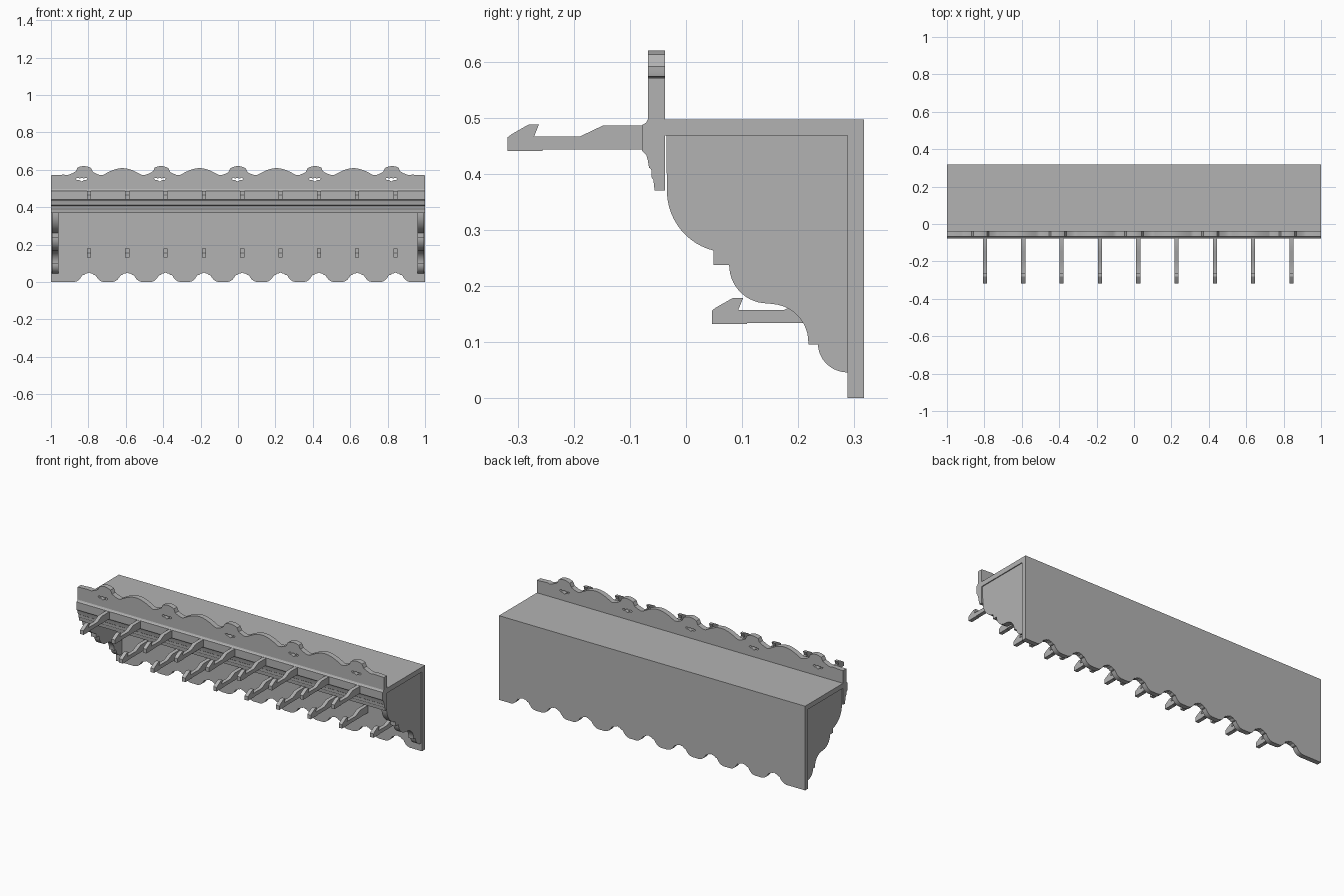
import bpy
import bmesh
import math
from mathutils import Matrix

cube = bpy.data.objects.get("Cube")
if cube:
    bpy.data.objects.remove(cube, do_unlink=True)

grey = bpy.data.materials.new("plain grey")
grey.use_nodes = True
grey.diffuse_color = (0.45, 0.45, 0.45, 1)
grey.node_tree.nodes["Principled BSDF"].inputs["Base Color"].default_value = (0.45, 0.45, 0.45, 1)


def extrude(name, outlines, axis, start, end):
    """Extrude closed outlines (first is the edge, the rest are holes).
    axis 'X': outline is (y, z); axis 'Y': outline is (x, z)."""
    bm = bmesh.new()
    edges = []
    for outline in outlines:
        vs = [bm.verts.new((start, a, b) if axis == 'X' else (a, start, b)) for a, b in outline]
        edges += [bm.edges.new((v, vs[i - 1])) for i, v in enumerate(vs)]
    bmesh.ops.triangle_fill(bm, edges=edges, use_beauty=True)
    bmesh.ops.dissolve_limit(bm, angle_limit=0.01, verts=[], edges=bm.edges[:])
    made = bmesh.ops.extrude_face_region(bm, geom=bm.faces[:])["geom"]
    depth = end - start
    bmesh.ops.translate(bm, verts=[g for g in made if isinstance(g, bmesh.types.BMVert)],
                        vec=(depth, 0, 0) if axis == 'X' else (0, depth, 0))
    bmesh.ops.recalc_face_normals(bm, faces=bm.faces[:])
    mesh = bpy.data.meshes.new(name)
    bm.to_mesh(mesh)
    bm.free()
    mesh.materials.append(grey)
    obj = bpy.data.objects.new(name, mesh)
    bpy.context.collection.objects.link(obj)
    obj.select_set(True)
    bpy.context.view_layer.objects.active = obj
    bpy.ops.object.shade_smooth_by_angle(angle=math.radians(28))
    obj.select_set(False)
    return obj


def arc(cy, cz, ry, rz, a0, a1, n=12):
    steps = [math.radians(a0 + (a1 - a0) * i / n) for i in range(n + 1)]
    return [(cy + ry * math.cos(a), cz + rz * math.sin(a)) for a in steps]


SPACING = 0.2049
pegs = [0.0225 + SPACING * i for i in range(-4, 5)]

# Back panel with a scalloped lower edge
notch = [(0.08, 0), (0.065, 0.004), (0.053, 0.012), (0.043, 0.024), (0.036, 0.036),
         (0.026, 0.038), (0.017, 0.046), (0.008, 0.047), (0, 0.051)]
notch = [(-u, z) for u, z in notch] + notch[-2::-1]
lower = [(x + u, z) for x in pegs for u, z in notch]
extrude("back_panel", [[(-1, 0)] + lower + [(1, 0), (1, 0.497), (-1, 0.497)]], 'Y', 0.288, 0.317)

# Top shelf
extrude("top_shelf", [[(-0.04, 0.468), (0.288, 0.468), (0.288, 0.497), (-0.04, 0.497)]], 'X', -1, 1)

# Front crest: alternating plain and knobbed waves, with small cut-outs
crest = [(-1, 0.571)]
PERIOD = 0.412
for i in range(181):
    x = -0.93 + 1.86 * i / 180
    d = abs((x + PERIOD / 2) % PERIOD - PERIOD / 2)
    if d < 0.1:
        z = 0.571 + 0.034 * (0.5 + 0.5 * math.cos(math.pi * d / 0.1))
        if d < 0.042:
            z = max(z, 0.608 + 0.012 * (1 - (d / 0.042) ** 2))
    else:
        z = 0.571 + 0.038 * math.sin(math.pi * (d - 0.1) / 0.212)
    crest.append((x, z))
crest += [(1, 0.571), (1, 0.49), (-1, 0.49)]
half = [(0, 0.558), (0.012, 0.553), (0.02, 0.558), (0.033, 0.553), (0.025, 0.545), (0.012, 0.545), (0, 0.537)]
hole = half + [(-u, z) for u, z in half[-2:0:-1]]
holes = [[(x + u, z) for u, z in hole] for x in (-0.836, -0.418, -0.003, 0.41, 0.82)]
extrude("front_crest", [crest] + holes, 'Y', -0.068, -0.037)

# Moulding below the crest
moulding = [(-0.037, 0.497), (-0.068, 0.497), (-0.071, 0.491), (-0.078, 0.487), (-0.078, 0.441),
            (-0.071, 0.434), (-0.068, 0.424), (-0.066, 0.411), (-0.062, 0.408), (-0.061, 0.393),
            (-0.058, 0.389), (-0.056, 0.37), (-0.037, 0.37)]
extrude("front_moulding", [moulding], 'X', -1, 1)

# Carved end brackets
bracket = [(0.288, 0.468), (-0.035, 0.468), (-0.034, 0.37)]
bracket += arc(0.075, 0.37, 0.109, 0.11, 184, 256)
bracket += [(0.049, 0.265), (0.049, 0.237), (0.077, 0.237)]
bracket += arc(0.145, 0.237, 0.068, 0.068, 185, 270)
bracket += arc(0.15, 0.1, 0.068, 0.068, 85, 0)
bracket += [(0.218, 0.096), (0.235, 0.096)]
bracket += arc(0.288, 0.098, 0.053, 0.052, 185, 270)
for side, x in (("right", -0.995), ("left", 0.961)):
    extrude(side + "_bracket", [bracket], 'X', x, x + 0.034)

# Hooked pegs in two rows
peg = [(-0.074, 0.443), (-0.255, 0.443), (-0.256, 0.441), (-0.318, 0.441), (-0.318, 0.465),
       (-0.31, 0.471), (-0.28, 0.488), (-0.262, 0.488), (-0.271, 0.466), (-0.19, 0.466),
       (-0.148, 0.486), (-0.074, 0.486)]
for row, dy, dz in (("upper", 0, 0), ("lower", 0.364, -0.309)):
    for i, x in enumerate(pegs):
        extrude(f"{row}_peg_{i + 1}", [[(y + dy, z + dz) for y, z in peg]], 'X', x - 0.011, x + 0.011)
